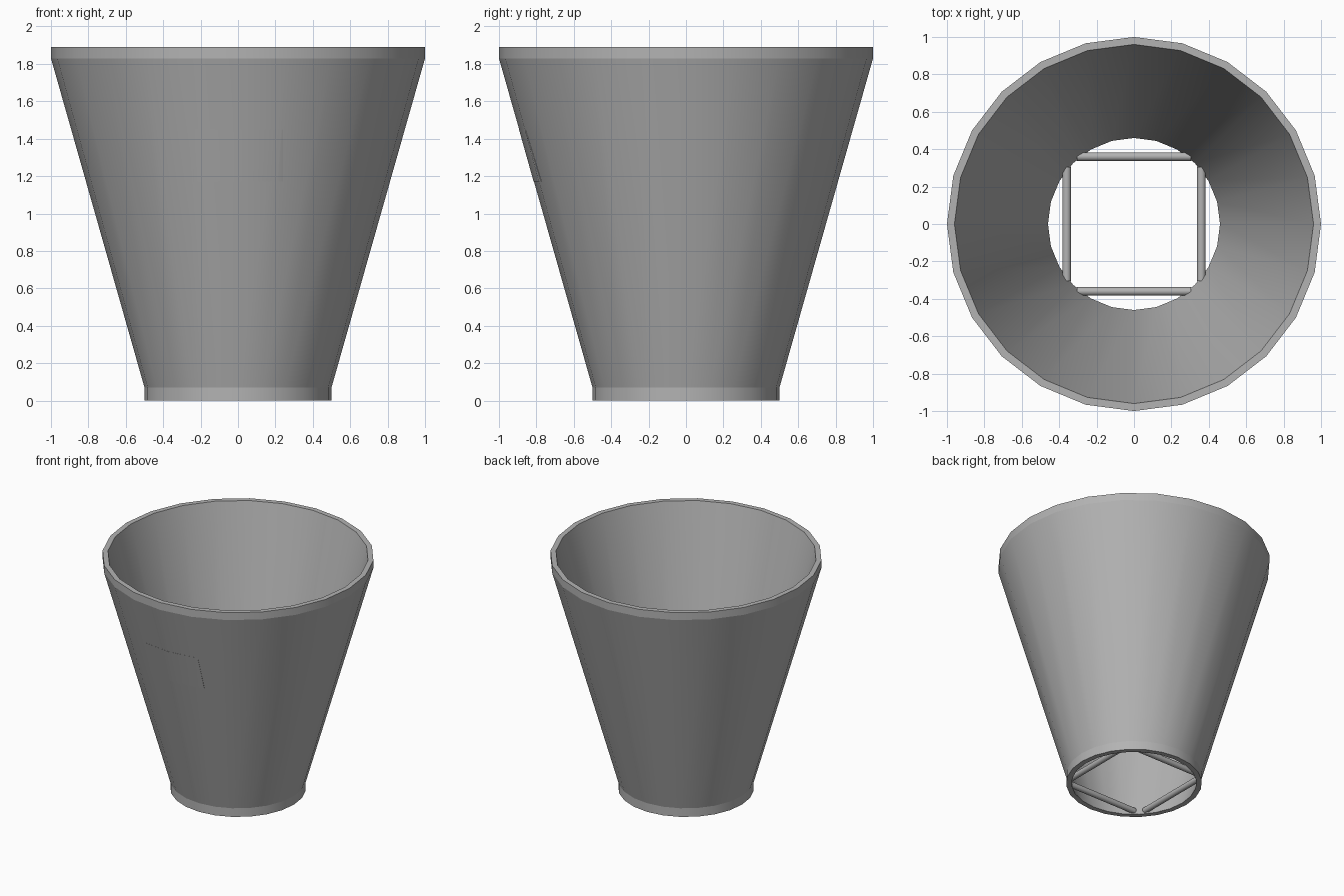
import bpy, bmesh, math

if "Cube" in bpy.data.objects:
    bpy.data.objects.remove(bpy.data.objects["Cube"])

SIDES = 24
STEP = math.tau / SIDES

grey = bpy.data.materials.new("dark_grey")
grey.diffuse_color = (0.45, 0.45, 0.45, 1)
grey.use_nodes = True
grey.node_tree.nodes["Principled BSDF"].inputs["Base Color"].default_value = grey.diffuse_color


def make_object(name, bm, angle):
    bmesh.ops.recalc_face_normals(bm, faces=bm.faces)
    mesh = bpy.data.meshes.new(name)
    bm.to_mesh(mesh)
    bm.free()
    mesh.materials.append(grey)
    ob = bpy.data.objects.new(name, mesh)
    bpy.context.collection.objects.link(ob)
    bpy.ops.object.select_all(action='DESELECT')
    ob.select_set(True)
    bpy.context.view_layer.objects.active = ob
    bpy.ops.object.shade_smooth_by_angle(angle=math.radians(angle))
    return ob


# Tapered wall with upright outer bands at both rims, open at both ends
profile = [(0.5, 0), (0.5, 0.07), (1, 1.83), (1, 1.89), (0.96, 1.89), (0.46, 0)]
bm = bmesh.new()
rings = [[bm.verts.new((r * math.cos(STEP * i), r * math.sin(STEP * i), z))
          for i in range(SIDES)] for r, z in profile]
for k, a in enumerate(rings):
    b = rings[(k + 1) % len(rings)]
    for i in range(SIDES):
        j = (i + 1) % SIDES
        bm.faces.new((a[i], a[j], b[j], b[i]))
make_object("basket_wall", bm, 15.5)

# Thin plate following the facets on the front of the wall
bm = bmesh.new()
columns = []
for c in range(-2, 3):
    loop = []
    for z, lift in ((1.17, 0.002), (1.45, 0.001), (1.45, -0.015), (1.17, -0.015)):
        r = 0.5 + 0.5 * (z - 0.07) / 1.76
        bend = r * math.sin(STEP)
        x = math.copysign(0.24, c) if abs(c) == 2 else c * bend
        y = r * math.cos(STEP * min(abs(c), 1))
        if abs(c) == 2:
            y -= (0.24 - bend) * math.tan(1.5 * STEP)
        loop.append(bm.verts.new((x, -y - lift, z)))
    columns.append(loop)
for a, b in zip(columns, columns[1:]):
    for k in range(4):
        bm.faces.new((a[k], b[k], b[(k + 1) % 4], a[(k + 1) % 4]))
bm.faces.new(columns[0])
bm.faces.new(columns[-1])
make_object("front_plate", bm, 30)

# Four bars forming a square across the lower opening
for n, side in enumerate(("right", "back", "left", "front")):
    bm = bmesh.new()
    bmesh.ops.create_cone(bm, cap_ends=True, segments=16,
                          radius1=0.023, radius2=0.023, depth=0.61)
    bar = make_object("bar_" + side, bm, 30)
    t = n * math.pi / 2
    bar.location = (0.36 * math.cos(t), 0.36 * math.sin(t), 0.035)
    bar.rotation_euler = (math.pi / 2, 0, t)
